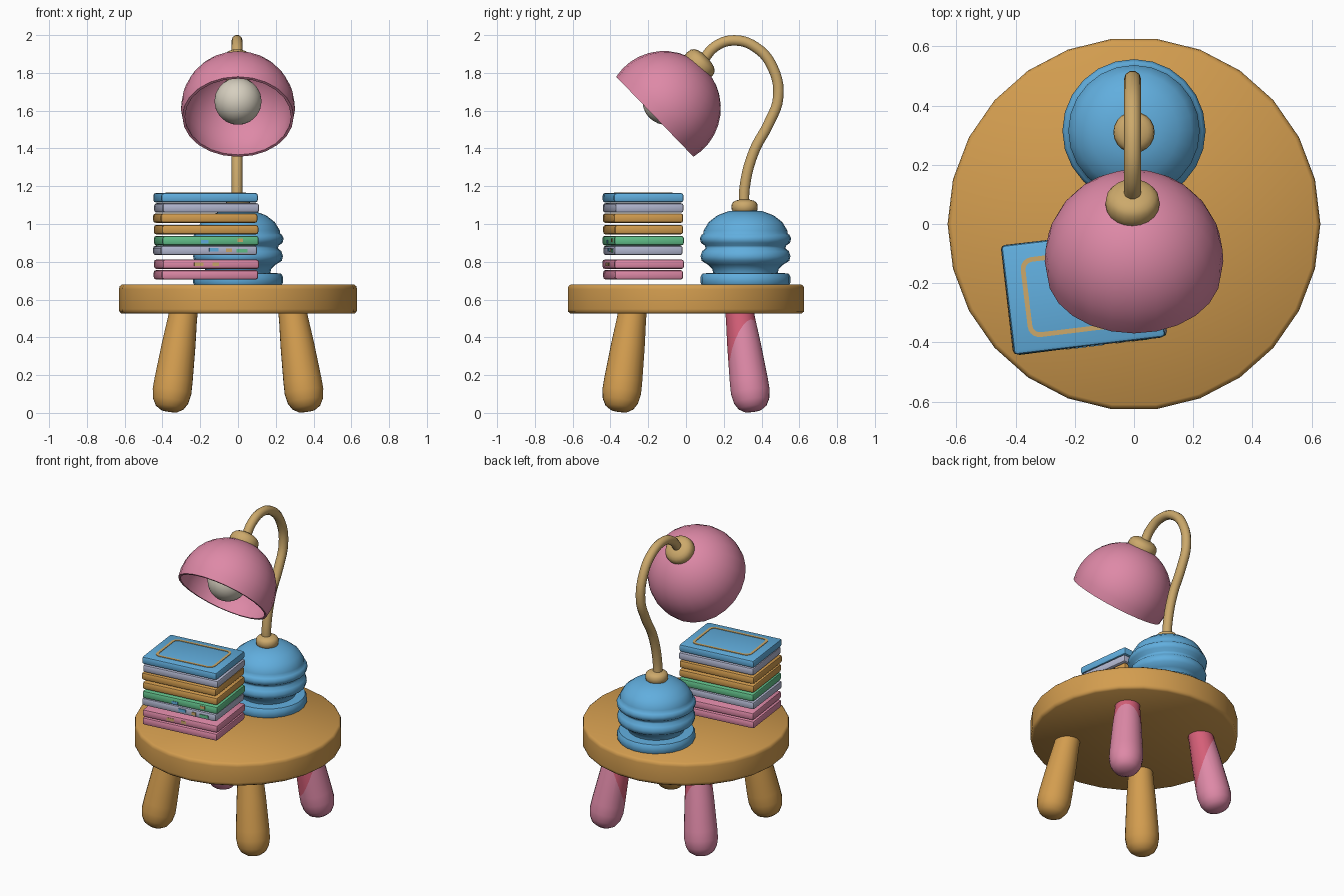
import bpy, bmesh, math
from mathutils import Vector, Matrix

cube = bpy.data.objects.get("Cube")
if cube:
    bpy.data.objects.remove(cube, do_unlink=True)


def linear(c):
    c /= 255
    return c / 12.92 if c <= 0.04045 else ((c + 0.055) / 1.055) ** 2.4


def material(name, r, g, b):
    m = bpy.data.materials.new(name)
    m.use_nodes = True
    col = (linear(r), linear(g), linear(b), 1)
    m.diffuse_color = col
    bsdf = m.node_tree.nodes["Principled BSDF"]
    bsdf.inputs["Base Color"].default_value = col
    bsdf.inputs["Roughness"].default_value = 0.8
    return m


ORANGE = material("warm_wood", 211, 157, 79)
BLUE = material("sky_blue", 97, 174, 222)
PINK = material("soft_pink", 222, 137, 167)
RED = material("rose_red", 213, 95, 120)
GOLD = material("pale_gold", 204, 169, 107)
CREAM = material("bulb_cream", 214, 207, 191)
GREY = material("lavender_grey", 177, 182, 207)
GREEN = material("leaf_green", 98, 192, 138)


def finish(name, bm, mats, matrix=None, smooth=40):
    me = bpy.data.meshes.new(name)
    bmesh.ops.recalc_face_normals(bm, faces=bm.faces)
    bm.to_mesh(me)
    bm.free()
    ob = bpy.data.objects.new(name, me)
    bpy.context.collection.objects.link(ob)
    for m in mats:
        me.materials.append(m)
    if matrix:
        ob.matrix_world = matrix
    bpy.ops.object.select_all(action='DESELECT')
    ob.select_set(True)
    bpy.context.view_layer.objects.active = ob
    bpy.ops.object.shade_smooth_by_angle(angle=math.radians(smooth))
    return ob


def lathe(profile, steps=24):
    """Revolve (radius, height) points around z."""
    bm = bmesh.new()
    verts = [bm.verts.new((r, 0, z)) for r, z in profile]
    edges = [bm.edges.new(pair) for pair in zip(verts, verts[1:])]
    bmesh.ops.spin(bm, geom=verts + edges, axis=(0, 0, 1), cent=(0, 0, 0),
                   angle=math.tau, steps=steps, use_duplicate=False)
    bmesh.ops.remove_doubles(bm, verts=bm.verts, dist=0.0005)
    return bm


def oval(r, h, n=10, power=1.0):
    """Half outline of a ball; power below 1 squares it off."""
    pts = []
    for i in range(n + 1):
        a = -math.pi / 2 + math.pi * i / n
        s = math.sin(a)
        pts.append((r * max(math.cos(a), 0) ** power,
                    h * math.copysign(abs(s) ** power, s)))
    return pts


def at(x, y, z):
    return Matrix.Translation((x, y, z))


# Stool seat
finish("stool_seat", lathe([(0, .525), (.615, .525), (.628, .535), (.63, .55),
                            (.63, .655), (.627, .67), (.615, .68), (0, .68)], 26),
       [ORANGE], smooth=50)

# Splayed legs; the back pair is pink with a rose inner side
LEG = [(0, .0), (.045, .006), (.075, .025), (.095, .06), (.104, .11),
       (.102, .17), (.09, .36), (.078, .5), (.075, .56), (0, .56)]
for sx, side in ((1, "left"), (-1, "right")):
    for sy, end in ((-1, "front"), (1, "back")):
        foot = Vector((sx * .365, sy * .355, .005))
        top = Vector((sx * .285, sy * .28, .56))
        mat = at(*foot) @ (top - foot).to_track_quat('Z', 'Y').to_matrix().to_4x4()
        bm = lathe(LEG, 20)
        bm.transform(mat)
        if sy > 0:
            out = Vector((sx, sy, 0)).normalized()
            no = out - Vector((0, 0, .33))
            co = out * .33
            bmesh.ops.bisect_plane(bm, geom=bm.verts[:] + bm.edges[:] + bm.faces[:],
                                   plane_co=co, plane_no=no)
            for f in bm.faces:
                f.material_index = int((f.calc_center_median() - co).dot(no) < 0)
        finish(f"{end}_{side}_leg", bm, [PINK, RED] if sy > 0 else [ORANGE])

# Lamp base: foot disc and ringed body
LAMP_Y = .315
finish("lamp_foot", lathe([(0, .675), (.23, .675), (.238, .69), (.238, .72),
                           (.228, .738), (.17, .742), (0, .742)]),
       [BLUE], at(0, LAMP_Y, 0))
finish("lamp_body", lathe([(0, .73), (.17, .735), (.175, .76), (.2, .785), (.232, .805),
                           (.238, .83), (.23, .855), (.212, .872), (.214, .885),
                           (.236, .9), (.242, .925), (.232, .943), (.222, .95),
                           (.222, .965), (.195, 1.01), (.15, 1.045), (.09, 1.068),
                           (0, 1.075)]),
       [BLUE], at(0, LAMP_Y, 0), 60)
finish("lamp_collar", lathe(oval(.07, .04, 10, .75), 20), [GOLD], at(0, .31, 1.09), 60)

# Curved arm
path = [(.308, 1.08), (.31, 1.19), (.36, 1.385), (.437, 1.53), (.488, 1.67),
        (.458, 1.83), (.37, 1.935), (.255, 1.972), (.155, 1.94), (.085, 1.86)]
curve = bpy.data.curves.new("lamp_arm", 'CURVE')
curve.dimensions = '3D'
curve.bevel_depth = .029
curve.bevel_resolution = 3
curve.resolution_u = 5
curve.use_fill_caps = True
spline = curve.splines.new('BEZIER')
spline.bezier_points.add(len(path) - 1)
for p, (y, z) in zip(spline.bezier_points, path):
    p.co = (-.005, y, z)
    p.handle_left_type = p.handle_right_type = 'AUTO'
arm = bpy.data.objects.new("lamp_arm", curve)
bpy.context.collection.objects.link(arm)
curve.materials.append(GOLD)
bpy.ops.object.select_all(action='DESELECT')
arm.select_set(True)
bpy.context.view_layer.objects.active = arm
bpy.ops.object.convert(target='MESH')
bpy.ops.object.shade_smooth_by_angle(angle=math.radians(50))

# Shade, cap and bulb share one tilted axis
tilt = Matrix.Rotation(-math.atan2(.72, .695), 4, 'X')


def dome(r, lift, n=10):
    start = -math.asin(lift / r)
    return [(r * math.cos(a), lift + r * math.sin(a))
            for a in (start + (math.pi / 2 - start) * i / n for i in range(n + 1))]


shell = dome(.302, .066)
shell[-1] = (0, shell[-1][1])
inner = dome(.288, .066)
inner[-1] = (0, inner[-1][1])
finish("lamp_shade", lathe(inner[::-1] + shell, 24), [PINK],
       at(0, -.165, 1.568) @ tilt, 50)
finish("shade_cap", lathe(oval(.092, .058, 10, .75), 20), [GOLD],
       at(-.005, .069, 1.842) @ tilt, 60)
finish("bulb_socket", lathe([(0, 0), (.06, 0), (.06, .16), (0, .16)], 16), [GOLD],
       at(0, -.04, 1.7) @ tilt)
finish("bulb", lathe(oval(.125, .125, 14), 24), [CREAM], at(0, -.105, 1.65) @ tilt, 60)

# Stack of books
STACK = at(-.17, -.227, 0) @ Matrix.Rotation(math.radians(7), 4, 'Z')
W, D, T = .515, .372, .05


def slab(name, mat, size, place, bevel=0.0):
    bm = bmesh.new()
    bmesh.ops.create_cube(bm, size=1, matrix=Matrix.Diagonal((*size, 1)))
    if bevel:
        bmesh.ops.bevel(bm, geom=bm.edges[:], offset=bevel, segments=2,
                        profile=.5, affect='EDGES')
    return finish(name, bm, [mat], STACK @ place)


books = [(PINK, .731), (PINK, .787), (GREY, .86), (GREEN, .912),
         (ORANGE, .97), (ORANGE, 1.031), (GREY, 1.085), (BLUE, 1.139)]
for i, (mat, z) in enumerate(books):
    shift = .004 * math.sin(i * 2.3)
    slab(f"book_{i + 1}", mat, (W, D - .006 * (i % 2 == 0), T),
         at(shift, 0, z) @ Matrix.Rotation(shift * 2, 4, 'Z'), .013)

# Small painted spots on the book spines
for mat, x, z, w in ((GOLD, -.06, .787, .05), (GOLD, .03, .787, .035), (BLUE, .02, .864, .05),
                     (GOLD, .1, .86, .03), (GREEN, .17, .858, .06), (BLUE, -.03, .905, .04),
                     (GOLD, .16, .915, .03)):
    slab("spine_spot", mat, (w, .006, .018), at(x, -D / 2, z))


# Gold rounded frame on the top cover
def rounded_loop(bm, w, d, r, n=5):
    loop = []
    for k, (sx, sy) in enumerate(((1, 1), (-1, 1), (-1, -1), (1, -1))):
        for i in range(n + 1):
            a = math.pi / 2 * (k + i / n)
            loop.append(bm.verts.new((sx * (w / 2 - r) + r * math.cos(a),
                                      sy * (d / 2 - r) + r * math.sin(a), 0)))
    return loop


bm = bmesh.new()
outer = rounded_loop(bm, .405, .272, .04)
inside = rounded_loop(bm, .373, .24, .026)
for i in range(len(outer)):
    j = (i + 1) % len(outer)
    bm.faces.new((outer[i], outer[j], inside[j], inside[i]))
ring = bmesh.ops.extrude_face_region(bm, geom=bm.faces[:])
bmesh.ops.translate(bm, vec=(0, 0, .004),
                    verts=[v for v in ring["geom"] if isinstance(v, bmesh.types.BMVert)])
finish("cover_frame", bm, [GOLD], STACK @ at(0, 0, 1.163))
